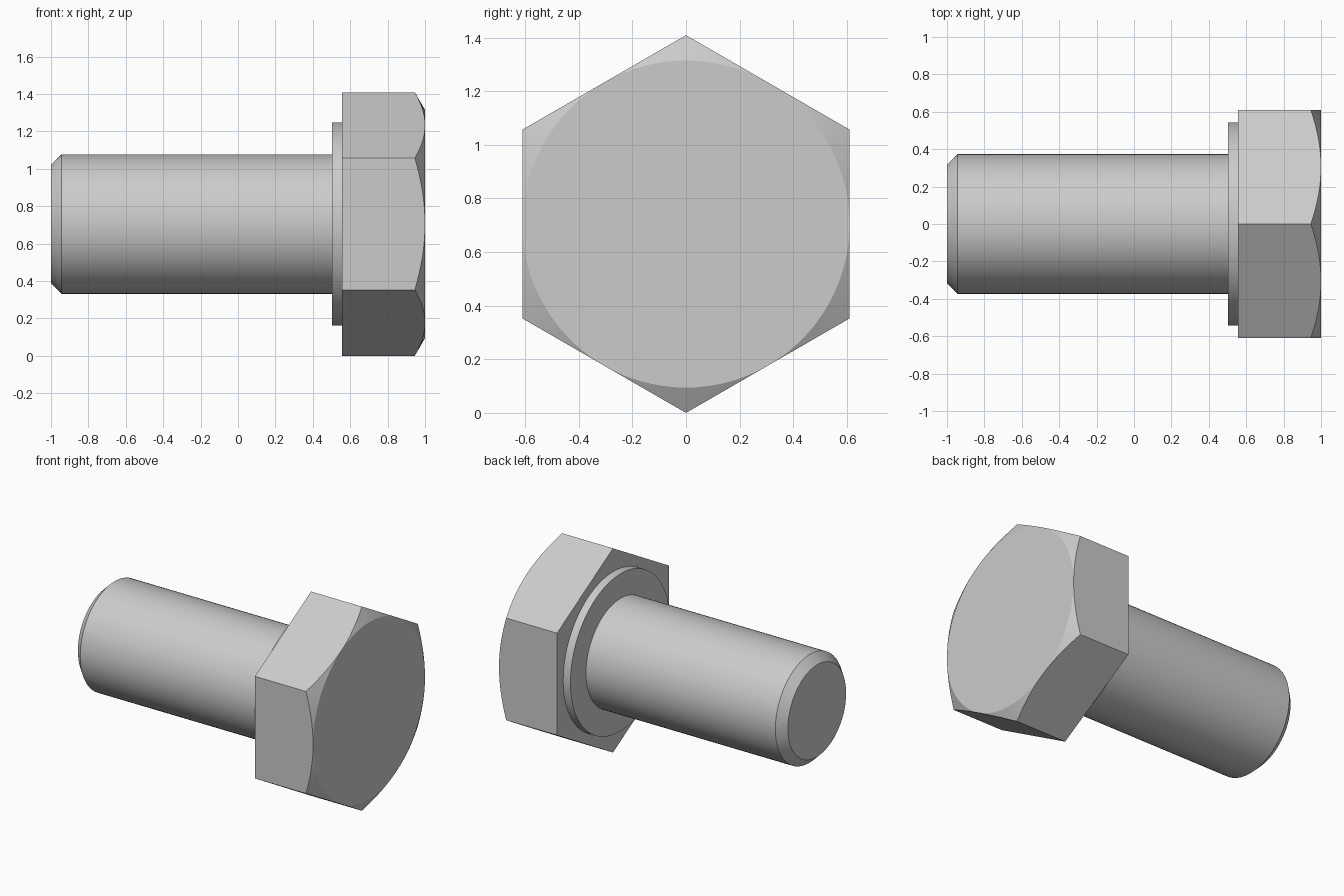
import bpy, bmesh
from math import sin, cos, tan, pi, radians

cube = bpy.data.objects.get("Cube")
if cube:
    bpy.data.objects.remove(cube, do_unlink=True)

APOTHEM = 0.61
AXIS_Z = APOTHEM / cos(pi / 6)   # lowest corner of the hexagon rests on the ground

steel = bpy.data.materials.new("steel grey")
steel.use_nodes = True
GREY = (0.6, 0.6, 0.6, 1)
steel.diffuse_color = GREY
steel.node_tree.nodes["Principled BSDF"].inputs["Base Color"].default_value = GREY


def polar(bm, x, r, t):
    return bm.verts.new((x, r * sin(t), AXIS_Z + r * cos(t)))


def finish(name, bm):
    bmesh.ops.remove_doubles(bm, verts=bm.verts, dist=1e-5)
    bmesh.ops.recalc_face_normals(bm, faces=bm.faces)
    mesh = bpy.data.meshes.new(name)
    bm.to_mesh(mesh)
    bm.free()
    mesh.materials.append(steel)
    obj = bpy.data.objects.new(name, mesh)
    bpy.context.collection.objects.link(obj)
    bpy.ops.object.select_all(action="DESELECT")
    obj.select_set(True)
    bpy.context.view_layer.objects.active = obj
    bpy.ops.object.shade_smooth_by_angle(angle=radians(20))


def turned(name, profile, sides=96):
    """Solid of revolution about the long axis from (x, radius) points."""
    bm = bmesh.new()
    rings = [[polar(bm, x, r, 2 * pi * i / sides) for i in range(sides)]
             for x, r in profile]
    for a, b in zip(rings, rings[1:]):
        for i in range(sides):
            j = (i + 1) % sides
            bm.faces.new((a[i], a[j], b[j], b[i]))
    bm.faces.new(rings[0])
    bm.faces.new(rings[-1])
    finish(name, bm)


def hex_head(name, x_back, x_front, steps=16):
    """Hexagonal prism whose front corners are cut by a 30 degree cone."""
    bm = bmesh.new()
    count = 6 * steps
    circle, rim = [], []
    for i in range(count):
        t = 2 * pi * i / count
        r = APOTHEM / cos(t % (pi / 3) - pi / 6)
        circle.append(polar(bm, x_front, APOTHEM, t))
        rim.append(polar(bm, x_front - (r - APOTHEM) * tan(pi / 6), r, t))
    back = [polar(bm, x_back, AXIS_Z, k * pi / 3) for k in range(6)]
    # End faces
    bm.faces.new(circle)
    bm.faces.new(back)
    # Conical chamfer
    for i in range(count):
        j = (i + 1) % count
        bm.faces.new((circle[i], circle[j], rim[j], rim[i]))
    # Six flats with arched front edges
    for k in range(6):
        arch = [rim[(k * steps + s) % count] for s in range(steps + 1)]
        bm.faces.new(arch + [back[(k + 1) % 6], back[k]])
    finish(name, bm)


turned("shank", [(-1, 0.317), (-0.943, 0.373), (0.51, 0.373)])
turned("washer_face", [(0.502, 0.543), (0.56, 0.543)])
hex_head("hex_head", 0.557, 1.0)
